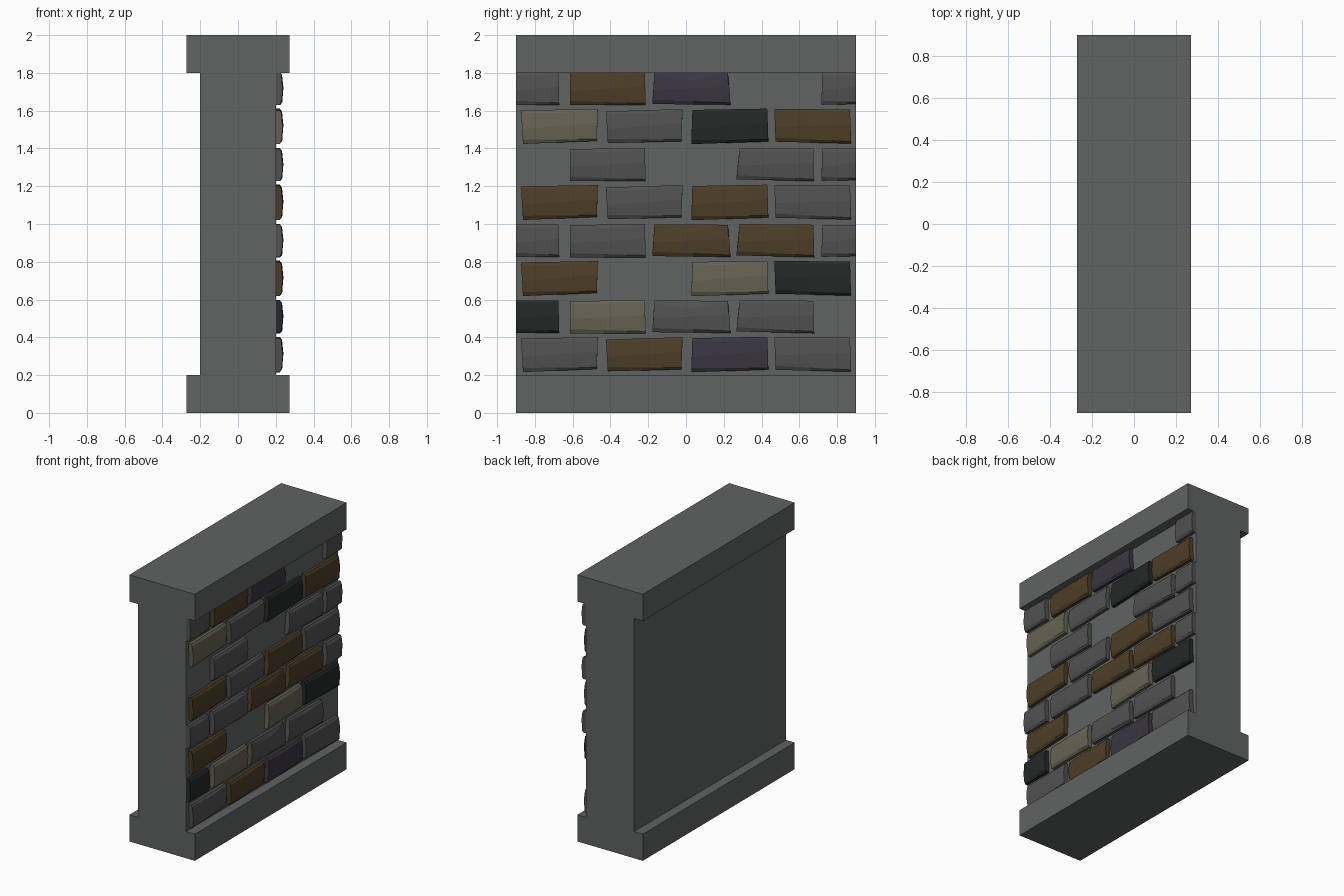
import bpy, bmesh

if "Cube" in bpy.data.objects:
    bpy.data.objects.remove(bpy.data.objects["Cube"])

def material(name, rgb):
    m = bpy.data.materials.new(name)
    m.diffuse_color = (*rgb, 1)
    m.use_nodes = True
    m.node_tree.nodes["Principled BSDF"].inputs["Base Color"].default_value = m.diffuse_color
    return m

MATS = {
    "s": material("wall_stone", (.118, .126, .124)),
    "g": material("grey_brick", (.083, .083, .085)),
    "b": material("brown_brick", (.075, .048, .020)),
    "o": material("olive_brick", (.135, .126, .085)),
    "p": material("purple_brick", (.042, .037, .056)),
    "d": material("dark_green_brick", (.017, .022, .021)),
}

def loft(name, sections, mat):
    """Closed solid through matching cross-sections, flat shaded."""
    bm = bmesh.new()
    rings = [[bm.verts.new(p) for p in s] for s in sections]
    n = len(rings[0])
    for a, b in zip(rings, rings[1:]):
        for i in range(n):
            j = (i + 1) % n
            bm.faces.new((a[i], a[j], b[j], b[i]))
    bm.faces.new(rings[0])
    bm.faces.new(rings[-1])
    bmesh.ops.recalc_face_normals(bm, faces=bm.faces)
    me = bpy.data.meshes.new(name)
    bm.to_mesh(me)
    bm.free()
    me.materials.append(mat)
    ob = bpy.data.objects.new(name, me)
    bpy.context.collection.objects.link(ob)
    return ob

# Wall: I-shaped profile with plinth and coping
half = [(.272, 0), (.272, .2), (.2, .2), (.2, 1.8), (.272, 1.8), (.272, 2)]
profile = half + [(-x, z) for x, z in reversed(half)]
loft("wall", [[(x, y, z) for x, z in profile] for y in (-.9, .9)], MATS["s"])

# Brick shapes: left/right y at top, left/right y at bottom,
# left/right top z, left/right bottom z (relative to the course)
PLAIN = [(0, .014), (.45, .018), (.75, .014), (1, .014)]
CHIPPED = [(0, .012), (.52, .042), (.85, .010), (1, .048)]
COURSE_A = [
    (-.873, -.467, -.863, -.472, .194, .201, .016, .032, PLAIN),
    (-.423, -.018, -.414, -.024, .188, .201, .020, .030, PLAIN),
    (.034, .430, .028, .436, .196, .203, .015, .029, PLAIN),
    (.468, .868, .474, .874, .202, .198, .028, .018, PLAIN),
]
COURSE_B = [
    (-.900, -.676, -.900, -.671, .194, .194, .022, .022, PLAIN),
    (-.615, -.218, -.615, -.214, .190, .196, .020, .020, PLAIN),
    (-.167, .222, -.178, .236, .193, .192, .026, .022, CHIPPED),
    (.284, .674, .267, .679, .196, .192, .030, .020, PLAIN),
    (.722, .900, .717, .900, .192, .192, .022, .026, PLAIN),
]

def brick(name, shape, base, mat):
    yt0, yt1, yb0, yb1, t0, t1, b0, b1, chips = shape
    sections = []
    for t, drop in chips:
        end = t in (0, 1)
        yt, yb = yt0 + (yt1 - yt0) * t, yb0 + (yb1 - yb0) * t
        top = base + t0 + (t1 - t0) * t
        low = base + b0 + (b1 - b0) * t
        ridge = low + (top - low) * (.5 + .12 * (t - .5))
        dx = .003 if end else 0
        pts = [(.195, top, 0), (.222, top, 0), (.233 - dx, top - drop, .1),
               (.240 - dx, ridge, .5), (.234 - dx, low + .022 - .012 * t, .9),
               (.222, low, 1), (.195, low, 1)]
        sections.append([(x, yt + (yb - yt) * k, z) for x, z, k in pts])
    loft(name, sections, mat)

# Brick colours per course from the bottom up, "-" is a missing brick
LAYOUT = ["gbpg", "dogg-", "b-od", "ggbbg", "bgbg", "-g-gg", "ogdb", "gbp-g"]
for row, colours in enumerate(LAYOUT):
    shapes = COURSE_B if row % 2 else COURSE_A
    for col, (c, shape) in enumerate(zip(colours, shapes)):
        if c != "-":
            brick(f"brick_{row}_{col}", shape, .2 + .2013 * row, MATS[c])
